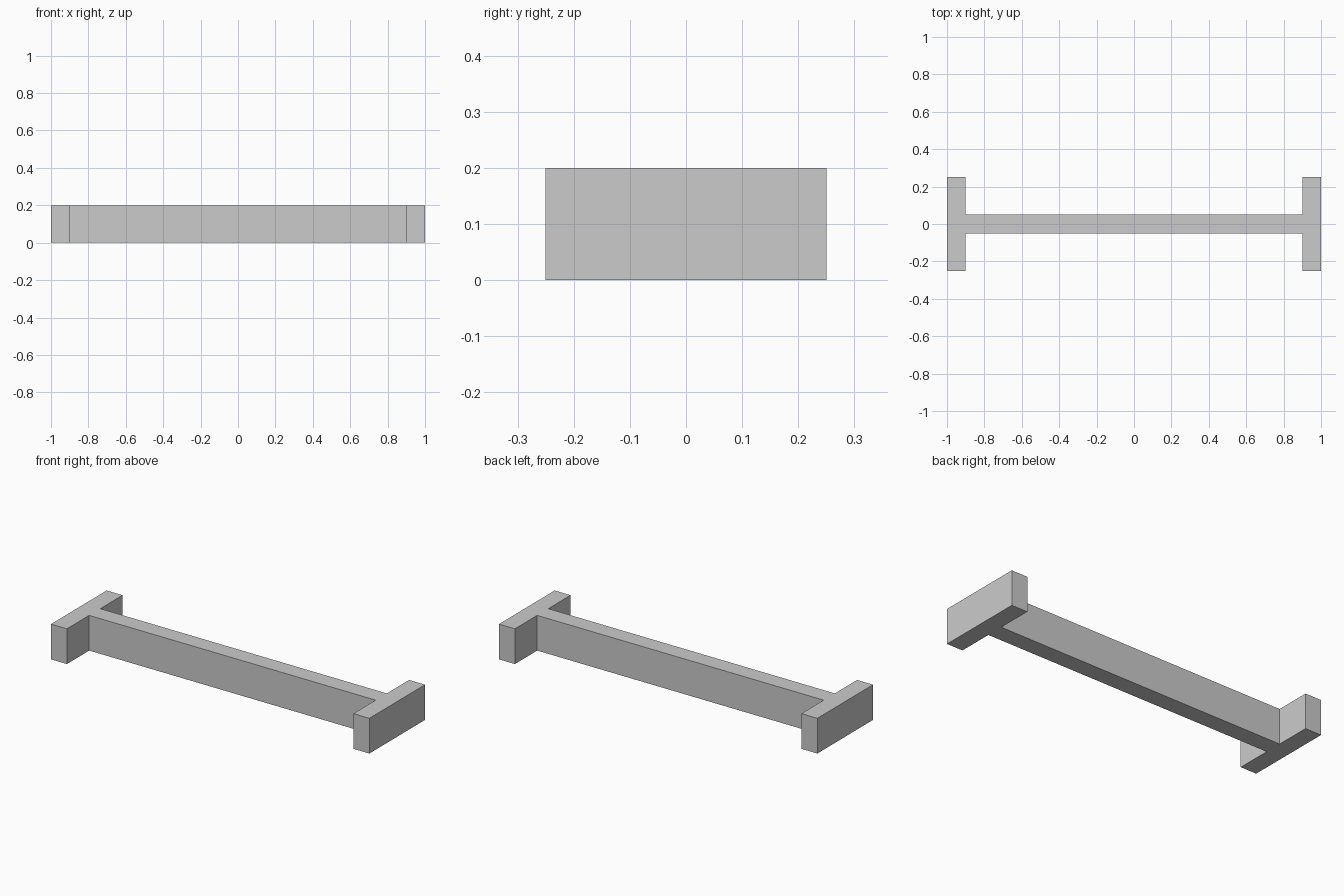
import bpy
import bmesh

cube = bpy.data.objects.get("Cube")
if cube:
    bpy.data.objects.remove(cube, do_unlink=True)

LENGTH, DEPTH, HEIGHT = 2.0, 0.5, 0.2
THICK = 0.1  # shared by the web and both end flanges

# Plain grey finish
grey = bpy.data.materials.new("light_grey")
colour = (0.6, 0.6, 0.6, 1)
grey.use_nodes = True
grey.diffuse_color = colour
grey.node_tree.nodes["Principled BSDF"].inputs["Base Color"].default_value = colour

# I-shaped outline: one quarter, mirrored around both axes
end, inner = LENGTH / 2, LENGTH / 2 - THICK
side, web = DEPTH / 2, THICK / 2
quarter = [(end, side), (inner, side), (inner, web)]
half = quarter + [(-x, y) for x, y in reversed(quarter)]
outline = half + [(x, -y) for x, y in reversed(half)]

# Beam: the outline extruded upward as one solid
bm = bmesh.new()
base = bm.faces.new([bm.verts.new((x, y, 0)) for x, y in outline])
extruded = bmesh.ops.extrude_face_region(bm, geom=[base], use_keep_orig=True)["geom"]
top = [v for v in extruded if isinstance(v, bmesh.types.BMVert)]
bmesh.ops.translate(bm, verts=top, vec=(0, 0, HEIGHT))
bmesh.ops.recalc_face_normals(bm, faces=bm.faces)
mesh = bpy.data.meshes.new("flanged_beam")
bm.to_mesh(mesh)
bm.free()
mesh.materials.append(grey)
beam = bpy.data.objects.new("flanged_beam", mesh)
bpy.context.collection.objects.link(beam)
